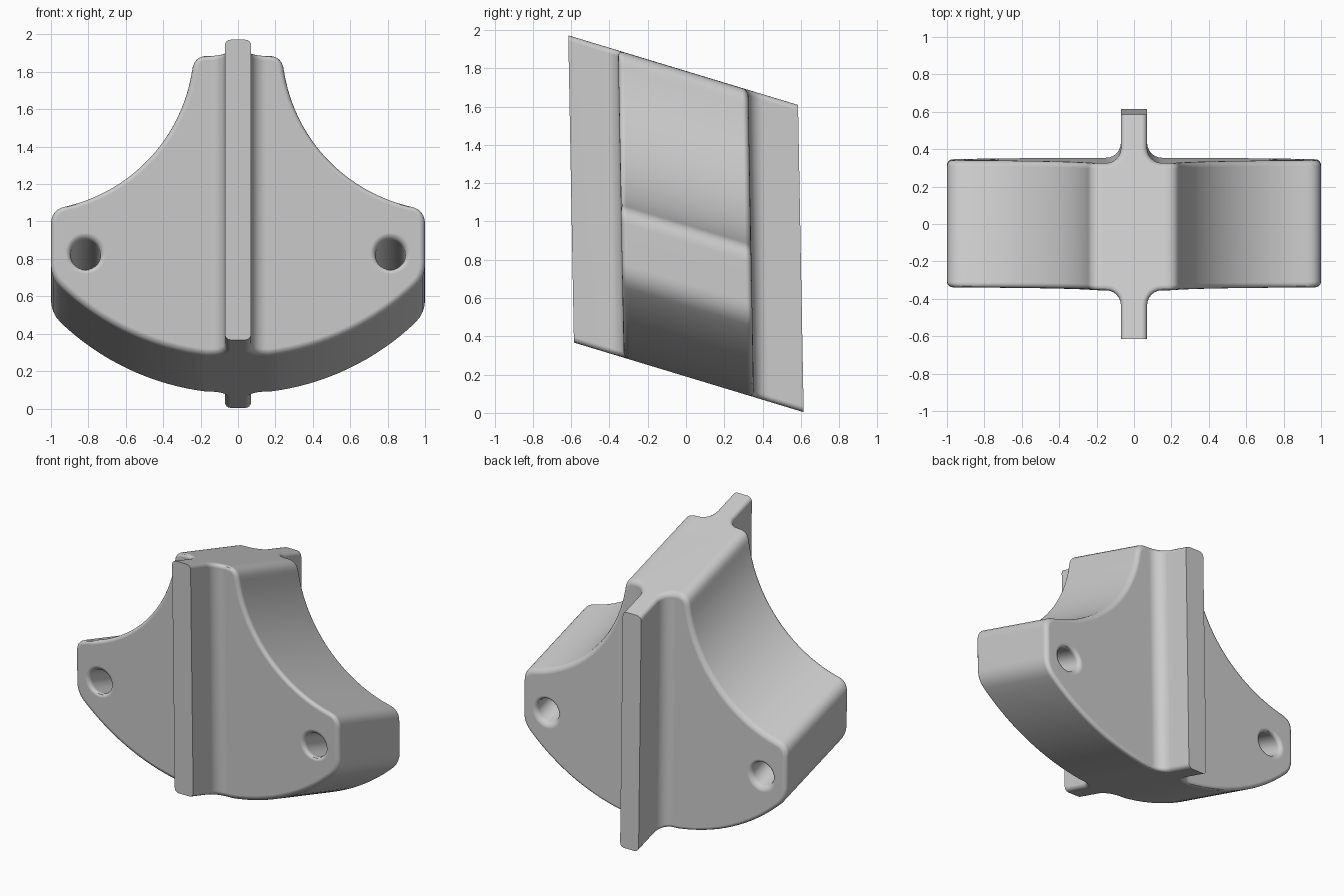
import bpy, bmesh
from math import sin, cos, pi
from mathutils import Matrix

if "Cube" in bpy.data.objects:
    bpy.data.objects.remove(bpy.data.objects["Cube"])


def arc(cx, cy, r, a0, a1, n):
    return [(cx + r * cos(a0 + (a1 - a0) * i / n), cy + r * sin(a0 + (a1 - a0) * i / n))
            for i in range(n + 1)]


def corner(a, c, b, n=6):
    """Rounded corner from a to b around c, both ends included."""
    out = []
    for i in range(n + 1):
        t = i / n
        out.append(tuple((1 - t) ** 2 * a[k] + 2 * t * (1 - t) * c[k] + t * t * b[k] for k in (0, 1)))
    return out


def new_object(name, bm):
    me = bpy.data.meshes.new(name)
    bmesh.ops.recalc_face_normals(bm, faces=bm.faces[:])
    bm.to_mesh(me)
    bm.free()
    ob = bpy.data.objects.new(name, me)
    bpy.context.collection.objects.link(ob)
    return ob


def prism(name, points, offset):
    bm = bmesh.new()
    face = bm.faces.new([bm.verts.new(p) for p in points])
    ext = bmesh.ops.extrude_face_region(bm, geom=[face])
    verts = [v for v in ext["geom"] if isinstance(v, bmesh.types.BMVert)]
    bmesh.ops.translate(bm, verts=verts, vec=offset)
    return new_object(name, bm)


# Front outline: flat top, concave flank, rounded shoulder, curved underside
flank = arc(1.12, 1.847, 0.885, pi + 0.064 + 0.09, 1.5 * pi - 0.136 - 0.09, 20)
belly = arc(0, 1.551, 1.376, -pi / 2 + 0.8135 - 0.05, -pi / 2 + 0.1238, 16)
half = (corner((0.165, 1.79), (0.238, 1.79), flank[0]) + flank[1:-1]
        + corner(flank[-1], (1, 0.97), (1, 0.89))
        + corner((1, 0.676), (1, 0.606), belly[0], 4) + belly[1:])
outline = half + [(-x, z) for x, z in reversed(half)]
block = prism("bracket_block", [(x, -0.6, z) for x, z in outline], (0, 1.2, 0))

# Plan section: thick body with a filleted fin front and back
quarter = [(0.07, 0.8)] + arc(0.15, 0.42, 0.08, pi, 1.5 * pi, 6) + [(1.5, 0.34)]
right = quarter + [(x, -y) for x, y in reversed(quarter)]
plan = right + [(-x, y) for x, y in reversed(right)]
plan_cutter = prism("plan_cutter", [(x, y, -0.5) for x, y in plan], (0, 0, 3))

# Two bolt holes
bm = bmesh.new()
for side in (-1, 1):
    bmesh.ops.create_cone(bm, cap_ends=True, segments=28, radius1=0.08, radius2=0.08, depth=2,
                          matrix=Matrix.Translation((side * 0.815, 0, 0.727)) @ Matrix.Rotation(pi / 2, 4, 'X'))
hole_cutter = new_object("hole_cutter", bm)

for cutter, op in ((plan_cutter, 'INTERSECT'), (hole_cutter, 'DIFFERENCE')):
    mod = block.modifiers.new(cutter.name, 'BOOLEAN')
    mod.operation, mod.object, mod.solver = op, cutter, 'EXACT'
    cutter.hide_render = True

# Bake the cuts, round all sharp edges except the fin ends, then slant the part
evaluated = block.evaluated_get(bpy.context.evaluated_depsgraph_get())
bm = bmesh.new()
bm.from_mesh(evaluated.to_mesh())
evaluated.to_mesh_clear()
bmesh.ops.remove_doubles(bm, verts=bm.verts[:], dist=0.0002)
edges = [e for e in bm.edges if e.is_manifold and e.calc_face_angle() > 0.8
         and not all(abs(v.co.y) > 0.59 for v in e.verts)]
bmesh.ops.bevel(bm, geom=edges, offset=0.03, offset_type='OFFSET', segments=4,
                profile=0.5, affect='EDGES', clamp_overlap=False)
for v in bm.verts:
    x, s, h = v.co
    v.co = (x, s - 0.0184 * (h - 0.98), h - 0.303 * s)
bracket = new_object("slanted_bracket", bm)

for ob in (block, plan_cutter, hole_cutter):
    bpy.data.objects.remove(ob)

# Smooth shading with crisp fin ends
bpy.ops.object.select_all(action='DESELECT')
bracket.select_set(True)
bpy.context.view_layer.objects.active = bracket
bpy.ops.object.shade_smooth_by_angle(angle=pi / 6)
wn = bracket.modifiers.new("weighted_normals", 'WEIGHTED_NORMAL')
wn.keep_sharp = True
